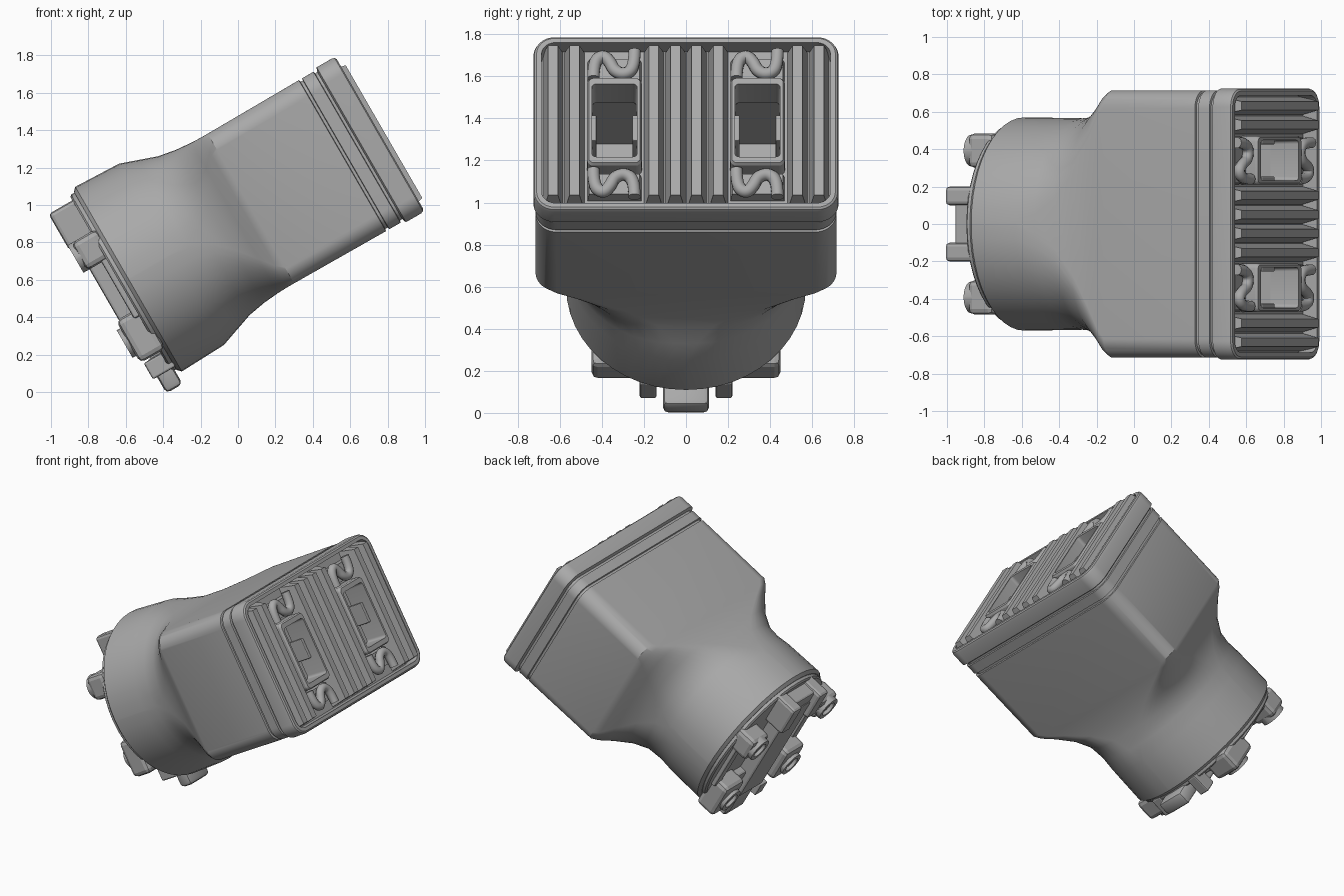
import bpy, bmesh, math
from mathutils import Matrix, Vector

if "Cube" in bpy.data.objects:
    bpy.data.objects.remove(bpy.data.objects["Cube"], do_unlink=True)

# Parts are modelled along local x (the housing axis), then tilted up 30 degrees
TILT = Matrix.Rotation(math.radians(-30), 4, 'Y')
MID = 0.815  # height of the axis in the tilted frame

grey = bpy.data.materials.new("housing_grey")
grey.use_nodes = True
grey.diffuse_color = (0.4, 0.4, 0.4, 1)
grey.node_tree.nodes["Principled BSDF"].inputs["Base Color"].default_value = (0.4, 0.4, 0.4, 1)


def activate(ob):
    bpy.ops.object.select_all(action='DESELECT')
    ob.select_set(True)
    bpy.context.view_layer.objects.active = ob


def finish(name, bm, bevel=0.0):
    if bevel:
        bmesh.ops.bevel(bm, geom=bm.edges[:], offset=bevel, segments=2,
                        affect='EDGES', profile=0.5)
    bmesh.ops.recalc_face_normals(bm, faces=bm.faces)
    me = bpy.data.meshes.new(name)
    bm.to_mesh(me)
    bm.free()
    me.materials.append(grey)
    ob = bpy.data.objects.new(name, me)
    bpy.context.collection.objects.link(ob)
    ob.matrix_world = TILT @ Matrix.Translation((0, 0, MID))
    return ob


def smooth(ob, angle=28):
    activate(ob)
    bpy.ops.object.shade_smooth_by_angle(angle=math.radians(angle))


def block(name, x, y, z, taper=(0, 0), bevel=0.0):
    """Box from ranges; taper pulls in the +x end along y and z."""
    bm = bmesh.new()
    bmesh.ops.create_cube(bm, size=1)
    for v in bm.verts:
        p = v.co + Vector((0.5, 0.5, 0.5))
        sy, sz = (1 if p.y < 0.5 else -1), (1 if p.z < 0.5 else -1)
        v.co = (x[0] + p.x * (x[1] - x[0]),
                y[0] + p.y * (y[1] - y[0]) + sy * taper[0] * p.x,
                z[0] + p.z * (z[1] - z[0]) + sz * taper[1] * p.x)
    return finish(name, bm, bevel)


def ring_points(half_y, half_z, r, steps):
    pts = []
    for q, (sy, sz) in enumerate([(1, 1), (-1, 1), (-1, -1), (1, -1)]):
        for i in range(steps + 1):
            a = math.pi / 2 * (q + i / steps)
            pts.append((sy * (half_y - r) + r * math.cos(a),
                        sz * (half_z - r) + r * math.sin(a)))
    return pts


def loft(name, sections, centre=(0, 0), steps=8, closed=False):
    """Skin rounded rectangles (x, half_y, half_z, radius) along x."""
    bm = bmesh.new()
    rings = [[bm.verts.new((x, centre[0] + y, centre[1] + z))
              for y, z in ring_points(hy, hz, r, steps)] for x, hy, hz, r in sections]
    pairs = list(zip(rings, rings[1:]))
    if closed:
        pairs.append((rings[-1], rings[0]))
    for a, b in pairs:
        n = len(a)
        for i in range(n):
            j = (i + 1) % n
            bm.faces.new((a[i], a[j], b[j], b[i]))
    if not closed:
        bm.faces.new(rings[0])
        bm.faces.new(rings[-1])
    return finish(name, bm)


# Main shell: round neck blending into a box, two grooves, recessed front
body = [(-0.225, 0.55, 0.55, 0.545), (-0.205, 0.57, 0.57, 0.565),
        (0.06, 0.567, 0.56, 0.555), (0.16, 0.565, 0.525, 0.51),
        (0.26, 0.573, 0.49, 0.44), (0.36, 0.6, 0.472, 0.33),
        (0.45, 0.65, 0.464, 0.21), (0.51, 0.695, 0.462, 0.13),
        (0.55, 0.715, 0.462, 0.1)]
for g in (1.115, 1.205):
    body += [(g, 0.715, 0.466, 0.1), (g + 0.003, 0.703, 0.454, 0.09),
             (g + 0.018, 0.703, 0.454, 0.09), (g + 0.021, 0.715, 0.466, 0.1)]
body += [(1.232, 0.725, 0.478, 0.1), (1.325, 0.725, 0.478, 0.1),
         (1.34, 0.72, 0.473, 0.095), (1.347, 0.71, 0.463, 0.085),
         (1.347, 0.687, 0.44, 0.065), (1.26, 0.687, 0.44, 0.065)]
shell = loft("housing_shell", body, steps=12)

# Deep socket openings cut into the front
WINDOWS = {"right": -0.34, "left": 0.34}
for side, c in WINDOWS.items():
    cutter = block("socket_cutter", (0.8, 1.5), (c - 0.115, c + 0.115), (-0.2, 0.2))
    cutter.hide_render = True
    mod = shell.modifiers.new("socket", 'BOOLEAN')
    mod.operation, mod.solver, mod.object = 'DIFFERENCE', 'EXACT', cutter
    activate(shell)
    bpy.ops.object.modifier_apply(modifier=mod.name)
    bpy.data.objects.remove(cutter, do_unlink=True)
smooth(shell)

# Vertical cooling fins
for i, a in enumerate((0.05, 0.153, 0.53, 0.632)):
    for s in (-1, 1):
        fin = block(f"cooling_fin_{i}_{s}", (1.25, 1.372), (s * a - 0.05, s * a + 0.05),
                    (-0.435, 0.435), taper=(0.027, 0.025))
        activate(fin)


def hook(name, c, sign):
    cu = bpy.data.curves.new(name, 'CURVE')
    cu.dimensions = '3D'
    cu.bevel_depth, cu.bevel_resolution, cu.resolution_u = 0.03, 3, 6
    cu.use_fill_caps = True
    path = [(-0.1, 0.25), (-0.1, 0.34), (-0.055, 0.38), (-0.02, 0.34),
            (0.0, 0.29), (0.05, 0.27), (0.095, 0.31), (0.095, 0.4)]
    sp = cu.splines.new('NURBS')
    sp.points.add(len(path) - 1)
    for p, (y, z) in zip(sp.points, path):
        p.co = (1.335, c + y, sign * z, 1)
    sp.use_endpoint_u, sp.order_u = True, 3
    cu.materials.append(grey)
    ob = bpy.data.objects.new(name, cu)
    bpy.context.collection.objects.link(ob)
    ob.matrix_world = TILT @ Matrix.Translation((0, 0, MID))
    activate(ob)
    bpy.ops.object.convert(target='MESH')
    smooth(bpy.context.object, 40)


# Socket frames, inner tabs and curved hooks
for side, c in WINDOWS.items():
    frame = loft(f"{side}_socket_frame",
                 [(1.2, 0.13, 0.24, 0.03), (1.355, 0.13, 0.24, 0.03),
                  (1.37, 0.122, 0.232, 0.025), (1.37, 0.108, 0.2, 0.02),
                  (1.2, 0.105, 0.195, 0.02)], centre=(c, 0), steps=4, closed=True)
    smooth(frame)
    for s in (-1, 1):
        y = sorted((c + s * 0.112, c + s * 0.085))
        block(f"{side}_socket_tab_{s}", (1.1, 1.3), y, (-0.07, 0.07), bevel=0.006)
        block(f"{side}_hook_base_{s}", (1.25, 1.31), (c - 0.13, c + 0.13),
              sorted((s * 0.25, s * 0.38)), taper=(0.01, 0.01))
        hook(f"{side}_hook_{s}", c, s)

# Rear cap and raised spine
cap = loft("rear_cap", [(-0.255, 0.535, 0.535, 0.53), (-0.245, 0.545, 0.545, 0.54),
                        (-0.2, 0.545, 0.545, 0.54)], steps=12)
smooth(cap)
block("rear_spine", (-0.36, -0.22), (-0.13, 0.13), (-0.4, 0.42), bevel=0.015)
block("rear_crossbar", (-0.31, -0.22), (-0.42, 0.42), (-0.35, -0.2), bevel=0.015)
block("latch_bridge", (-0.35, -0.22), (-0.12, 0.12), (0.38, 0.5), bevel=0.015)

for s in (-1, 1):
    # Latch prongs at the top of the rear
    block(f"latch_prong_{s}", (-0.402, -0.22), sorted((s * 0.1, s * 0.2)),
          (0.29, 0.515), bevel=0.02)
    # Side rails between the mounting lugs
    block(f"side_rail_{s}", (-0.285, -0.22), sorted((s * 0.4, s * 0.47)),
          (-0.2, 0.2), bevel=0.01)
    # Mounting lugs with hollow round bosses
    for label, ys, zs in (("upper", (0.3, 0.485), (0.15, 0.32)),
                          ("lower", (0.24, 0.45), (-0.42, -0.16))):
        block(f"{label}_lug_{s}", (-0.375, -0.22), sorted((s * ys[0], s * ys[1])),
              zs, bevel=0.03)
        boss = loft(f"{label}_boss_{s}",
                    [(-0.3, 0.085, 0.085, 0.084), (-0.397, 0.085, 0.085, 0.084),
                     (-0.397, 0.055, 0.055, 0.054), (-0.3, 0.055, 0.055, 0.054)],
                    centre=(s * sum(ys) / 2, sum(zs) / 2), steps=5, closed=True)
        smooth(boss)
    block(f"small_clip_{s}", (-0.36, -0.22), sorted((s * 0.14, s * 0.22)),
          (-0.53, -0.43), bevel=0.01)

# Release tab at the bottom
tab = block("release_tab", (-0.335, -0.235), (-0.11, 0.11), (-0.63, -0.42), bevel=0.025)
smooth(tab, 40)
